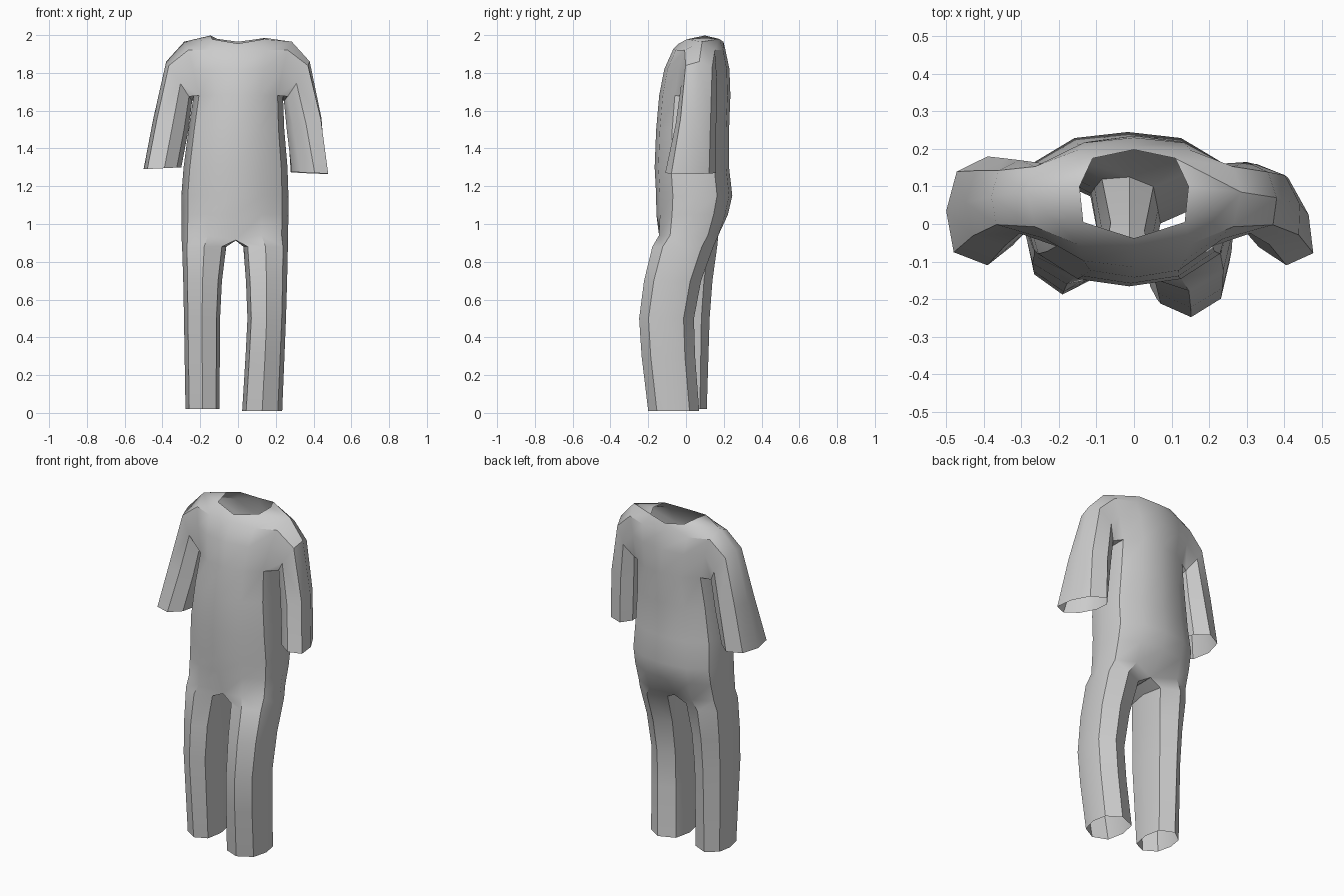
import bpy, bmesh

if "Cube" in bpy.data.objects:
    bpy.data.objects.remove(bpy.data.objects["Cube"])

bm = bmesh.new()


def vert(x, y, z):
    return bm.verts.new((x, y, z))


def face(*vs):
    bm.faces.new(vs)


def bridge(a, b):
    n = len(a)
    for i in range(n):
        face(a[i], a[(i + 1) % n], b[(i + 1) % n], b[i])


# Torso rings: half profile (width fraction, depth fraction) mirrored to 12 sides
HALF = [(0, 0), (.5, .05), (.88, .22), (1, .52), (.88, .8), (.5, .96), (0, 1)]
PROFILE = HALF + [(-u, v) for u, v in HALF[-2:0:-1]]


def torso_ring(z, xl, xr, yf, yb):
    cx, rx = (xl + xr) / 2, (xr - xl) / 2
    return [vert(cx + rx * u, yf + (yb - yf) * v, z) for u, v in PROFILE]


rows = [torso_ring(*r) for r in [
    (.94, -.300, .265, -.160, .185),
    (1.05, -.300, .267, -.157, .222),
    (1.15, -.300, .267, -.158, .245),
    (1.30, -.288, .262, -.166, .228),
    (1.50, -.262, .245, -.158, .228),
    (1.68, -.235, .238, -.142, .235),
    (1.82, -.270, .270, -.115, .230),
    (1.92, -.300, .300, -.068, .208)]]
for a, b in zip(rows[:5], rows[1:6]):
    bridge(a, b)
# Chest and back panels between the armholes
for a, b in zip(rows[5:7], rows[6:]):
    for i in (10, 11, 0, 1, 4, 5, 6, 7):
        j = (i + 1) % 12
        if {i, j} & {3, 9}:
            continue
        face(a[i], a[j], b[j], b[i])

# Neckline and shoulders
top = rows[7]
neck_front = vert(0, -.038, 1.955)
neck_back = vert(0, .198, 1.965)
shoulder = {}
for s in (1, -1):
    f1, f2, b4, b5 = [top[i if s > 0 else 12 - i] for i in (1, 2, 4, 5)]
    nf = vert(s * .135, .005, 1.978)
    ns = vert(s * .145, .10, 1.985 if s > 0 else 1.998)
    nb = vert(s * .11, .175, 1.98)
    sh = shoulder[s] = vert(s * .285, .085, 1.965)
    face(top[0], f1, nf, neck_front)
    face(f1, f2, sh, nf)
    face(nf, sh, ns)
    face(ns, sh, nb)
    face(nb, sh, b4, b5)
    face(b5, top[6], neck_back, nb)
for v in list(top[6:7]) + list(top[0:1]):
    v.co.z += .005

# Sleeves: z inner/outer, x inner/outer, y front/back, skew
SLEEVE = [(0, .5), (.12, .18), (.45, 0), (.9, .12),
          (1, .5), (.86, .86), (.45, 1), (.1, .8)]
sleeves = {
    1: [(1.65, 1.86, .243, .380, -.025, .165, .01),
        (1.50, 1.56, .258, .442, -.055, .160, .04),
        (1.275, 1.265, .285, .465, -.110, .160, .08)],
    -1: [(1.65, 1.86, .243, .380, -.025, .170, 0),
         (1.50, 1.56, .262, .448, -.060, .175, 0),
         (1.300, 1.290, .300, .500, -.110, .180, 0)]}
for s, rings in sleeves.items():
    k = (lambda i: i) if s > 0 else (lambda i: 12 - i)
    r5, r6, r7 = rows[5:]
    prev = [r5[k(3)], r5[k(2)], r6[k(2)], r7[k(2)], shoulder[s],
            r7[k(4)], r6[k(4)], r5[k(4)]]
    for z0, z1, x0, x1, y0, y1, skew in rings:
        ring = [vert(s * (x0 + (x1 - x0) * u + skew * (.5 - v)),
                     y0 + (y1 - y0) * v, z0 + (z1 - z0) * u) for u, v in SLEEVE]
        bridge(prev, ring)
        prev = ring

# Crotch and trouser legs: z, x inner/outer, y front/back
hip = rows[0]
hip[0].co = (-.012, -.125, .915)
hip[6].co = (-.012, .125, .915)
crotch = vert(-.012, 0, .912)
LEG = [(-.8, -.75), (0, -1), (.78, -.66), (1, 0),
       (.85, .62), (.1, 1), (-.8, .72), (-1, 0)]
legs = {
    1: [(.88, .028, .264, -.178, .145), (.70, .042, .260, -.222, .080),
        (.50, .050, .254, -.248, .042), (.30, .040, .246, -.235, .048),
        (.01, .022, .234, -.200, .070)],
    -1: [(.88, .062, .296, -.160, .165), (.70, .085, .290, -.180, .140),
         (.50, .095, .286, -.188, .125), (.02, .098, .278, -.150, .110)]}
for s, rings in legs.items():
    prev = [hip[i if s > 0 else (12 - i) % 12] for i in range(7)] + [crotch]
    for z, x0, x1, y0, y1 in rings:
        cx, rx, cy, ry = (x0 + x1) / 2, (x1 - x0) / 2, (y0 + y1) / 2, (y1 - y0) / 2
        ring = [vert(s * (cx + rx * u), cy + ry * v, z) for u, v in LEG]
        bridge(prev, ring)
        prev = ring

bmesh.ops.recalc_face_normals(bm, faces=bm.faces)
mesh = bpy.data.meshes.new("jumpsuit")
bm.to_mesh(mesh)
bm.free()
suit = bpy.data.objects.new("jumpsuit", mesh)
bpy.context.collection.objects.link(suit)

# Smooth cloth with crisp side seams
bpy.context.view_layer.objects.active = suit
suit.select_set(True)
bpy.ops.object.shade_smooth_by_angle(angle=0.6)
